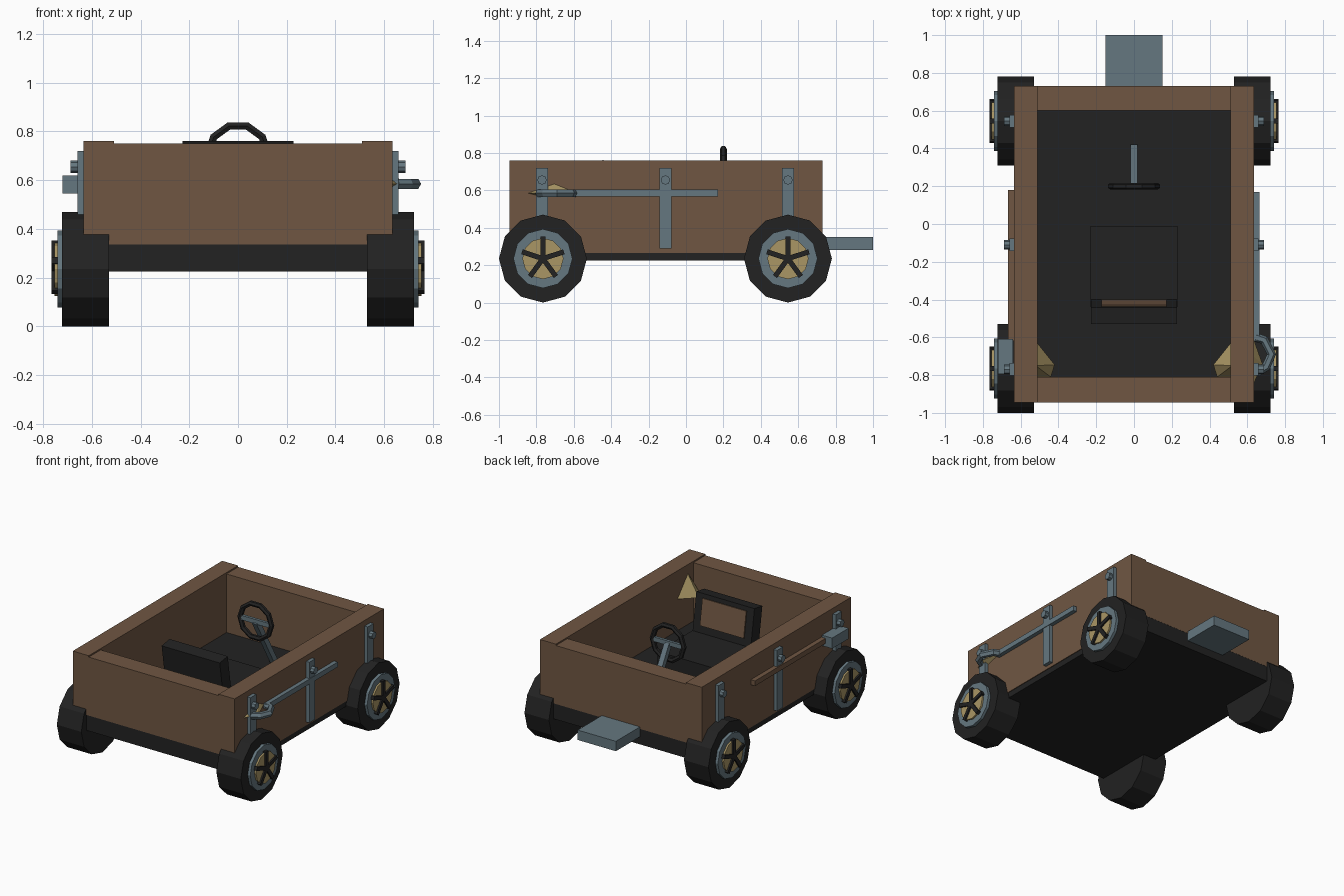
import bpy, bmesh, math
from mathutils import Vector, Matrix

if "Cube" in bpy.data.objects:
    bpy.data.objects.remove(bpy.data.objects["Cube"])


def mat(name, r, g, b):
    m = bpy.data.materials.new(name)
    m.diffuse_color = (r, g, b, 1)
    m.use_nodes = True
    m.node_tree.nodes["Principled BSDF"].inputs["Base Color"].default_value = m.diffuse_color
    return m


WOOD = mat("brown wood", 0.160, 0.094, 0.055)
DARK = mat("black rubber", 0.016, 0.016, 0.016)
STEEL = mat("blue grey steel", 0.130, 0.185, 0.215)
BRASS = mat("tan brass", 0.400, 0.305, 0.130)


def finish(name, bm, material):
    bmesh.ops.recalc_face_normals(bm, faces=bm.faces)
    me = bpy.data.meshes.new(name)
    bm.to_mesh(me)
    bm.free()
    me.materials.append(material)
    ob = bpy.data.objects.new(name, me)
    bpy.context.collection.objects.link(ob)
    return ob


def box(name, material, x, y, z, pivot=None, tilt=0):
    """Box from min/max ranges, optionally tilted about the x axis."""
    bm = bmesh.new()
    bmesh.ops.create_cube(bm, size=1)
    for v in bm.verts:
        v.co = [r[0] + (c + 0.5) * (r[1] - r[0]) for r, c in zip((x, y, z), v.co)]
    if pivot:
        bmesh.ops.rotate(bm, verts=bm.verts, cent=pivot,
                         matrix=Matrix.Rotation(tilt, 3, 'X'))
    return finish(name, bm, material)


def disc(name, material, x0, x1, y, z, r, sides):
    """Cylinder along x with one vertex at the top."""
    bm = bmesh.new()
    bmesh.ops.create_cone(bm, cap_ends=True, segments=sides, radius1=r, radius2=r,
                          depth=abs(x1 - x0))
    phase = math.pi / 2
    bmesh.ops.rotate(bm, verts=bm.verts, matrix=Matrix.Rotation(phase, 3, 'Y'))
    bmesh.ops.translate(bm, verts=bm.verts, vec=((x0 + x1) / 2, y, z))
    return finish(name, bm, material)


def tube(name, material, pts, r, closed=False, sides=2):
    cu = bpy.data.curves.new(name, 'CURVE')
    cu.dimensions = '3D'
    cu.bevel_depth = r
    cu.bevel_resolution = 1
    cu.use_fill_caps = True
    sp = cu.splines.new('POLY')
    sp.points.add(len(pts) - 1)
    for p, c in zip(sp.points, pts):
        p.co = (*c, 1)
    sp.use_cyclic_u = closed
    sp.use_smooth = False
    cu.materials.append(material)
    ob = bpy.data.objects.new(name, cu)
    bpy.context.collection.objects.link(ob)
    return ob


def hull(name, material, pts):
    bm = bmesh.new()
    for p in pts:
        bm.verts.new(p)
    bmesh.ops.convex_hull(bm, input=bm.verts)
    return finish(name, bm, material)


def span(a, b, s):
    return tuple(sorted((a * s, b * s)))


# Chassis, walls and tow plate
box("chassis", DARK, (-0.63, 0.63), (-0.944, 0.729), (0.225, 0.335))
box("front_wall", WOOD, (-0.515, 0.515), (-0.945, -0.81), (0.335, 0.75))
box("back_wall", WOOD, (-0.515, 0.515), (0.60, 0.73), (0.335, 0.75))
box("tow_plate", STEEL, (-0.15, 0.15), (0.70, 1.0), (0.28, 0.35))

for s, side in ((1, "right"), (-1, "left")):
    # Side wall sits a little lower than the floor, between the end trims
    box(side + "_wall", WOOD, span(0.51, 0.635, s), (-0.93, 0.715), (0.265, 0.76))
    for y0, y1 in ((-0.945, -0.92), (0.705, 0.73)):
        box(side + "_wall_end", WOOD, span(0.51, 0.635, s), (y0, y1), (0.335, 0.76))
    # Vertical straps with bolts
    for y in (-0.77, -0.11, 0.545):
        box(side + "_strap", STEEL, span(0.63, 0.66, s), (y - 0.033, y + 0.033), (0.29, 0.72))
        disc(side + "_bolt", STEEL, 0.65 * s, 0.687 * s, y, 0.655, 0.025, 8)
    # Wheels: tyre, rim, hub disc and five spokes
    for wy, end in ((-0.765, "front"), (0.545, "back")):
        n = end + "_" + side + "_"
        wz = 0.235
        disc(n + "tyre", DARK, 0.53 * s, 0.722 * s, wy, wz, 0.235, 12)
        disc(n + "rim", STEEL, 0.70 * s, 0.742 * s, wy, wz, 0.158, 12)
        disc(n + "hub", BRASS, 0.72 * s, 0.754 * s, wy, wz, 0.11, 12)
        bm = bmesh.new()
        for k in range(5):
            spoke = bmesh.ops.create_cube(bm, size=1)["verts"]
            bmesh.ops.scale(bm, verts=spoke, vec=(0.03, 0.027, 0.118))
            bmesh.ops.translate(bm, verts=spoke, vec=(0, 0, 0.059))
            bmesh.ops.rotate(bm, verts=spoke,
                             matrix=Matrix.Rotation(k * math.tau / 5, 3, 'X'))
        bmesh.ops.translate(bm, verts=bm.verts, vec=(0.75 * s, wy, wz))
        finish(n + "spokes", bm, DARK)
    # Faceted brass lamp on the inside of the wall
    hull(side + "_lamp", BRASS, [(x * s, y, z) for x, y, z in (
        (0.42, -0.745, 0.55), (0.44, -0.81, 0.53), (0.52, -0.62, 0.56),
        (0.52, -0.75, 0.71), (0.52, -0.81, 0.53))])

# Right tool: steel bar with a curved claw and a brass point
box("right_tool_bar", STEEL, (0.63, 0.664), (-0.62, 0.17), (0.568, 0.604))
tube("right_tool_claw", STEEL, [(0.645, -0.60, 0.585), (0.69, -0.615, 0.585),
     (0.728, -0.69, 0.585), (0.70, -0.755, 0.585), (0.65, -0.785, 0.585)], 0.024)
hull("right_tool_point", BRASS, [(0.63, -0.855, 0.585), (0.63, -0.70, 0.64),
     (0.63, -0.76, 0.56), (0.63, -0.60, 0.60), (0.68, -0.74, 0.585)])

# Left tool: wooden handle with a steel hammer head
box("left_tool_handle", WOOD, (-0.668, -0.63), (-0.62, 0.18), (0.568, 0.604))
box("left_tool_head", STEEL, (-0.72, -0.64), (-0.795, -0.61), (0.545, 0.62))

# Seat with a leaning back and wooden panel
box("seat", DARK, (-0.23, 0.23), (-0.44, -0.01), (0.33, 0.50))
pivot, lean = (0, -0.40, 0.50), math.radians(9)
box("seat_back", DARK, (-0.228, 0.228), (-0.49, -0.40), (0.45, 0.765), pivot, lean)
box("seat_back_panel", WOOD, (-0.172, 0.172), (-0.41, -0.392), (0.55, 0.735), pivot, lean)

# Steering wheel, crossbar and column
cy, cz = 0.20, 0.705
tube("steering_wheel", DARK, [(0.123 * math.sin((k + 0.5) * math.tau / 10), cy,
     cz + 0.123 * math.cos((k + 0.5) * math.tau / 10)) for k in range(10)], 0.018, True)
box("steering_crossbar", STEEL, (-0.115, 0.115), (cy - 0.01, cy + 0.01), (cz - 0.016, cz + 0.016))
hull("steering_column", STEEL, [(x, y + d, z + d * 0.5) for x in (-0.019, 0.019)
     for y, z in ((0.20, 0.70), (0.405, 0.34)) for d in (-0.017, 0.017)])
